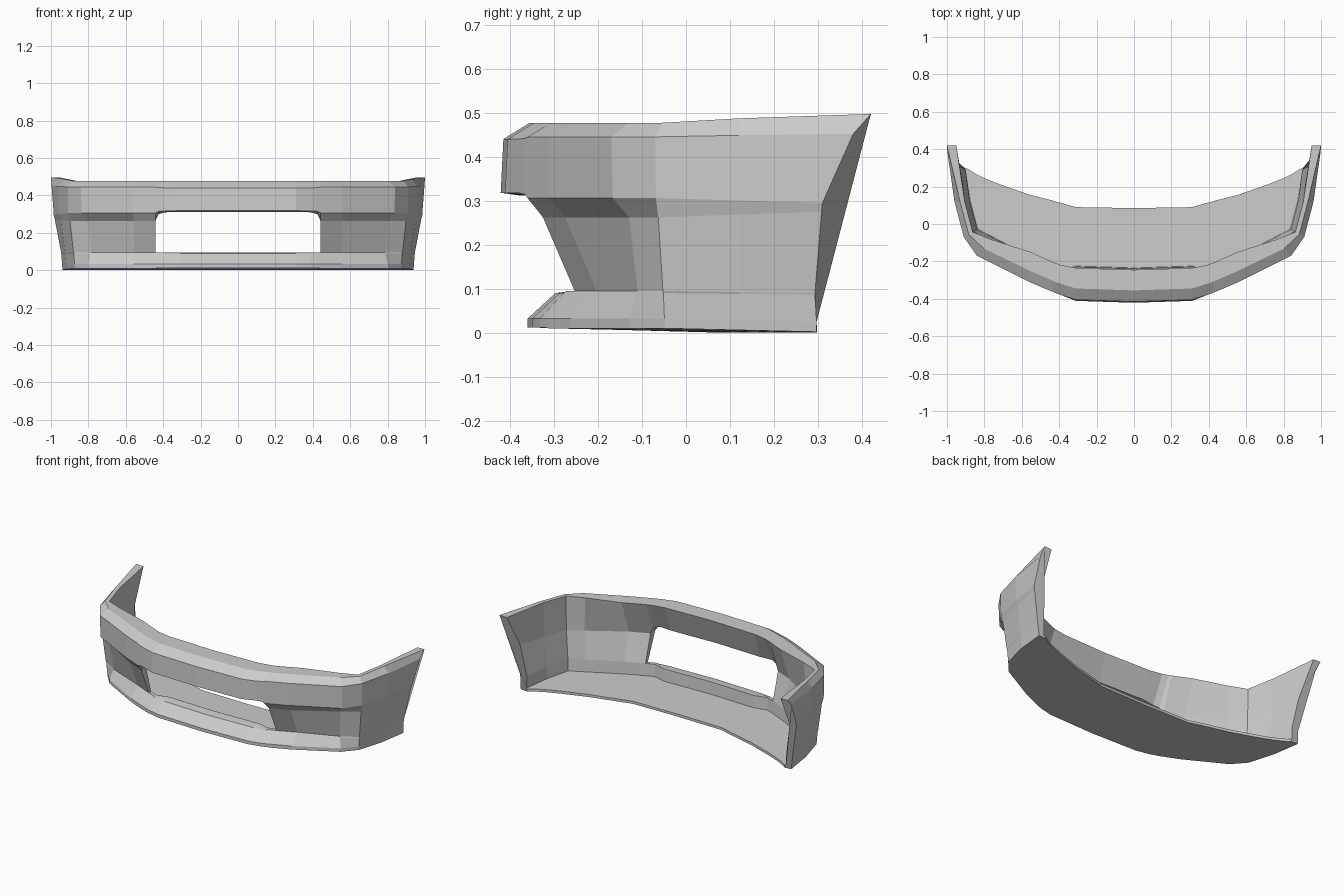
import bpy, bmesh

if "Cube" in bpy.data.objects:
    bpy.data.objects.remove(bpy.data.objects["Cube"])

# plan curve of the widest front edge (right half), and the inward direction per station
PLAN = [(0, -.415), (.31, -.405), (.39, -.38), (.425, -.367), (.442, -.36),
        (.56, -.31), (.84, -.17), (.91, -.07), (.96, .12), (1.0, .42)]
INWARD = [(0, 1)] * 5 + [(-.05, 1), (-.7, .75), (-.87, .5), (-1, 0), (-1, 0)]
INSET_KEY = [0, 0, 1, 1, 1, 1, 2, 3, 3, 4]
Z_BLEND = [0, 0, .05, .25, 1, 1, 1, 1]
OPEN = 4  # station where the grille opening ends

# rows around the section:
# insets (centre, middle, corner, side, end), end y, z (centre, middle, end)
ROWS = dict(
    lip_back=((.17, .16, .115, .055, .05), .42, (.477, .477, .495)),
    lip_front=((.06, .06, .052, .03, .0), .42, (.477, .477, .497)),
    brow=((0, 0, 0, 0, .003), .38, (.44, .445, .452)),
    brow_low=((-.006, 0, .005, .003, .015), .31, (.318, .306, .295)),
    recess_top=((.035, .035, .055, .014, .02), .308, (.312, .262, .275)),
    recess_low=((.16, .107, .08, .035, .055), .293, (.095, .095, .09)),
    sill=((.118, .102, .075, .037, .055), .293, (.09, .09, .086)),
    chin=((.055, .048, .055, .042, .06), .297, (.032, .032, .02)),
    chin_low=((.055, .048, .055, .044, .062), .297, (.012, .010, .002)),
    floor_back=None,
    floor_top=None,
    floor_front=((.18, .135, .13, .085, .10), .295, (.02, .02, .018)),
    inner_low=((.175, .13, .125, .08, .10), .291, (.095, .095, .09)),
    inner_top=((.115, .08, .10, .06, .065), .308, (.314, .264, .285)),
)
# rear edge of the floor plate
FLOOR = [(0, .085), (.31, .09), (.39, .113), (.425, .122), (.442, .127),
         (.56, .157), (.72, .213), (.80, .245), (.85, .27), (.893, .298)]


def row_points(name):
    if name.startswith("floor_") and ROWS[name] is None:
        z = 0 if name == "floor_back" else .016
        return [(x, y, z) for x, y in FLOOR]
    insets, end_y, (zc, zm, ze) = ROWS[name]
    pts = []
    for i, ((x, y), (dx, dy)) in enumerate(zip(PLAN, INWARD)):
        d = insets[INSET_KEY[i]]
        if i == 9:
            y, z = end_y, ze
        elif i == 8:
            z = (zm + ze) / 2
        else:
            z = zc + (zm - zc) * Z_BLEND[i]
        pts.append((x + dx * d, y + dy * d, z))
    return pts


# bumper shell: loft the rows, leaving the grille opening free
bm = bmesh.new()
names = list(ROWS)
grid = {n: [bm.verts.new(p) for p in row_points(n)] for n in names}


def strip(a, b, first, last):
    for i in range(first, last):
        bm.faces.new((grid[a][i], grid[a][i + 1], grid[b][i + 1], grid[b][i]))


last = len(PLAN) - 1
for a, b in zip(names, names[1:] + names[:1]):
    has_hole = (a, b) in (("recess_top", "recess_low"), ("inner_low", "inner_top"))
    strip(a, b, OPEN if has_hole else 0, last)

# rim of the opening
strip("recess_top", "inner_top", 0, OPEN)
strip("inner_low", "recess_low", 0, OPEN)
bm.faces.new([grid[n][OPEN] for n in ("recess_top", "recess_low", "inner_low", "inner_top")])

# end cap of the wing
bm.faces.new([grid[n][last] for n in names])

bmesh.ops.recalc_face_normals(bm, faces=bm.faces)
# make sure the brow faces forward
bm.normal_update()
test = next(f for f in bm.faces if grid["brow"][0] in f.verts and grid["brow_low"][0] in f.verts)
if test.normal.y > 0:
    bmesh.ops.reverse_faces(bm, faces=bm.faces)

mesh = bpy.data.meshes.new("bumper_shell")
bm.to_mesh(mesh)
bm.free()
bumper = bpy.data.objects.new("bumper_shell", mesh)
bpy.context.collection.objects.link(bumper)
mirror = bumper.modifiers.new("mirror", "MIRROR")
mirror.use_clip = True
mirror.merge_threshold = .0005
